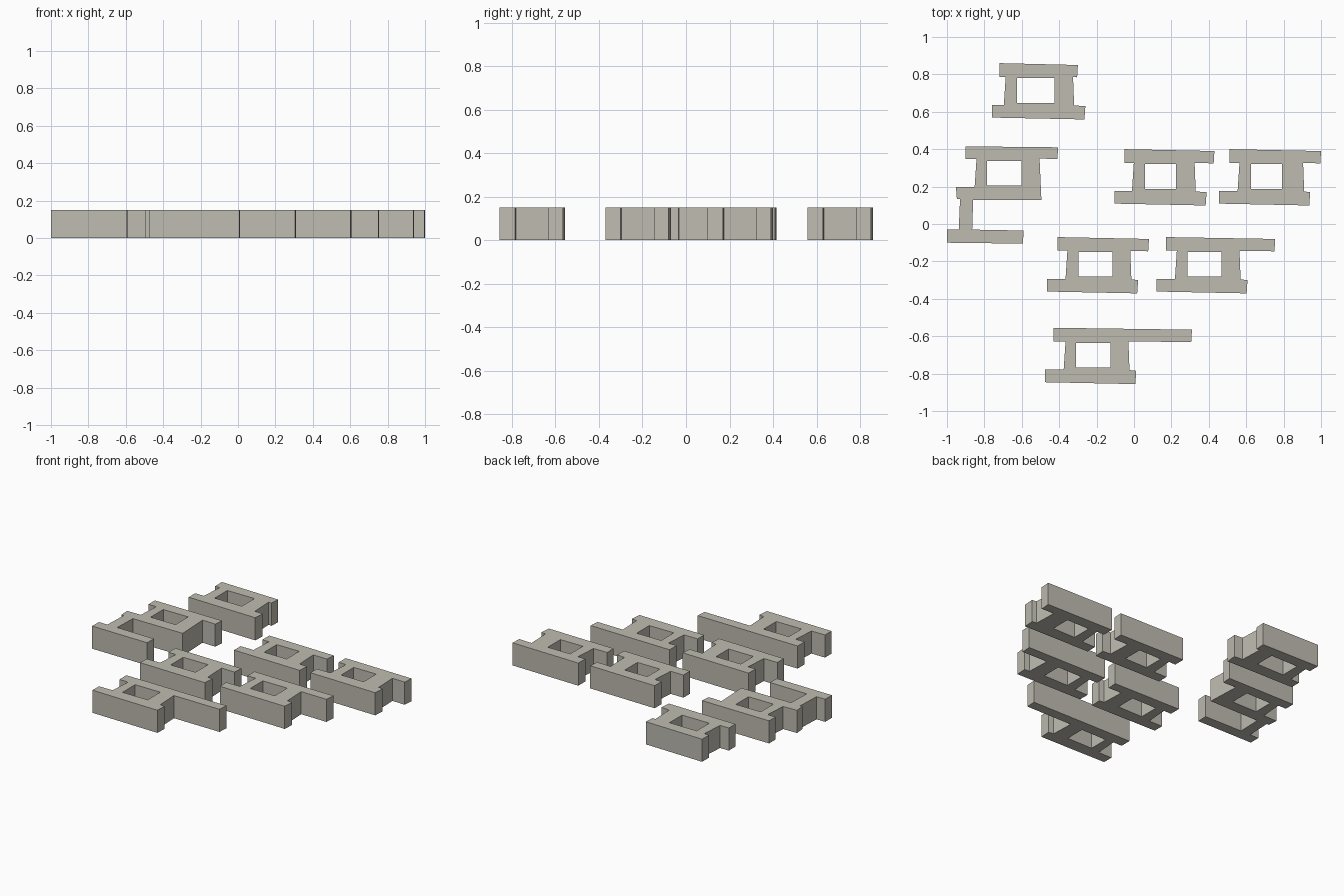
import bpy, bmesh

if "Cube" in bpy.data.objects:
    bpy.data.objects.remove(bpy.data.objects["Cube"])

HEIGHT = 0.15

stone = bpy.data.materials.new("warm grey stone")
stone.diffuse_color = (0.52, 0.50, 0.44, 1)
stone.use_nodes = True
stone.node_tree.nodes["Principled BSDF"].inputs["Base Color"].default_value = stone.diffuse_color


def extrude_profile(name, loops):
    """Fill an outline with a hole and extrude it straight up."""
    bm = bmesh.new()
    edges = []
    for loop in loops:
        vs = [bm.verts.new((x, y, 0)) for x, y in loop]
        edges += [bm.edges.new((vs[i], vs[(i + 1) % len(vs)])) for i in range(len(vs))]
    bmesh.ops.triangle_fill(bm, use_beauty=True, edges=edges, normal=(0, 0, 1))
    top = bmesh.ops.extrude_face_region(bm, geom=bm.faces[:])["geom"]
    bmesh.ops.translate(bm, vec=(0, 0, HEIGHT),
                        verts=[g for g in top if isinstance(g, bmesh.types.BMVert)])
    bmesh.ops.recalc_face_normals(bm, faces=bm.faces[:])
    mesh = bpy.data.meshes.new(name)
    bm.to_mesh(mesh)
    bm.free()
    mesh.materials.append(stone)
    obj = bpy.data.objects.new(name, mesh)
    bpy.context.collection.objects.link(obj)


def rect(x0, x1, y0, y1):
    return [(x0, y0), (x1, y0), (x1, y1), (x0, y1)]


def block(name, y, top, posts, bottom, hole):
    """Two slightly slanted bars joined by two posts around an opening."""
    t0, t1 = top
    p0, p1 = posts
    b0, b1 = bottom
    outline = [
        (t0, y), (t1, y - 0.01), (t1 - 0.004, y - 0.076),
        (p1 - 0.006, y - 0.073), (p1, y - 0.226),
        (b1, y - 0.23), (b1 - 0.005, y - 0.301),
        (b0, y - 0.291), (b0, y - 0.223),
        (p0 - 0.006, y - 0.223), (p0 + 0.004, y - 0.073), (t0, y - 0.073),
    ]
    extrude_profile(name, [outline, rect(*hole, y - 0.212, y - 0.08)])


# plain blocks: name, back edge y, then x ranges of back bar, posts, front bar, opening
block("back_left_block", 0.86, (-0.72, -0.30), (-0.69, -0.32), (-0.76, -0.26), (-0.625, -0.425))
block("middle_right_block", 0.40, (-0.05, 0.43), (-0.005, 0.33), (-0.105, 0.388), (0.06, 0.225))
block("far_right_block", 0.40, (0.51, 1.0), (0.56, 0.91), (0.455, 0.942), (0.625, 0.79))
block("centre_block", -0.07, (-0.41, 0.08), (-0.36, -0.014), (-0.465, 0.022), (-0.297, -0.115))
block("centre_long_block", -0.07, (0.17, 0.755), (0.225, 0.57), (0.12, 0.607), (0.287, 0.467))
block("front_long_block", -0.555, (-0.43, 0.31), (-0.37, -0.024), (-0.475, 0.012), (-0.31, -0.125))

# block with a stem and a foot bar in front
extrude_profile("left_stem_block", [[
    (-0.90, 0.415), (-0.405, 0.41), (-0.41, 0.347), (-0.505, 0.35), (-0.495, 0.127),
    (-0.86, 0.127), (-0.865, -0.03), (-0.59, -0.035), (-0.594, -0.105), (-1.0, -0.10),
    (-1.0, -0.03), (-0.937, -0.03), (-0.93, 0.133), (-0.947, 0.133), (-0.952, 0.197),
    (-0.852, 0.199), (-0.842, 0.347), (-0.90, 0.347),
], rect(-0.785, -0.602, 0.205, 0.338)])
